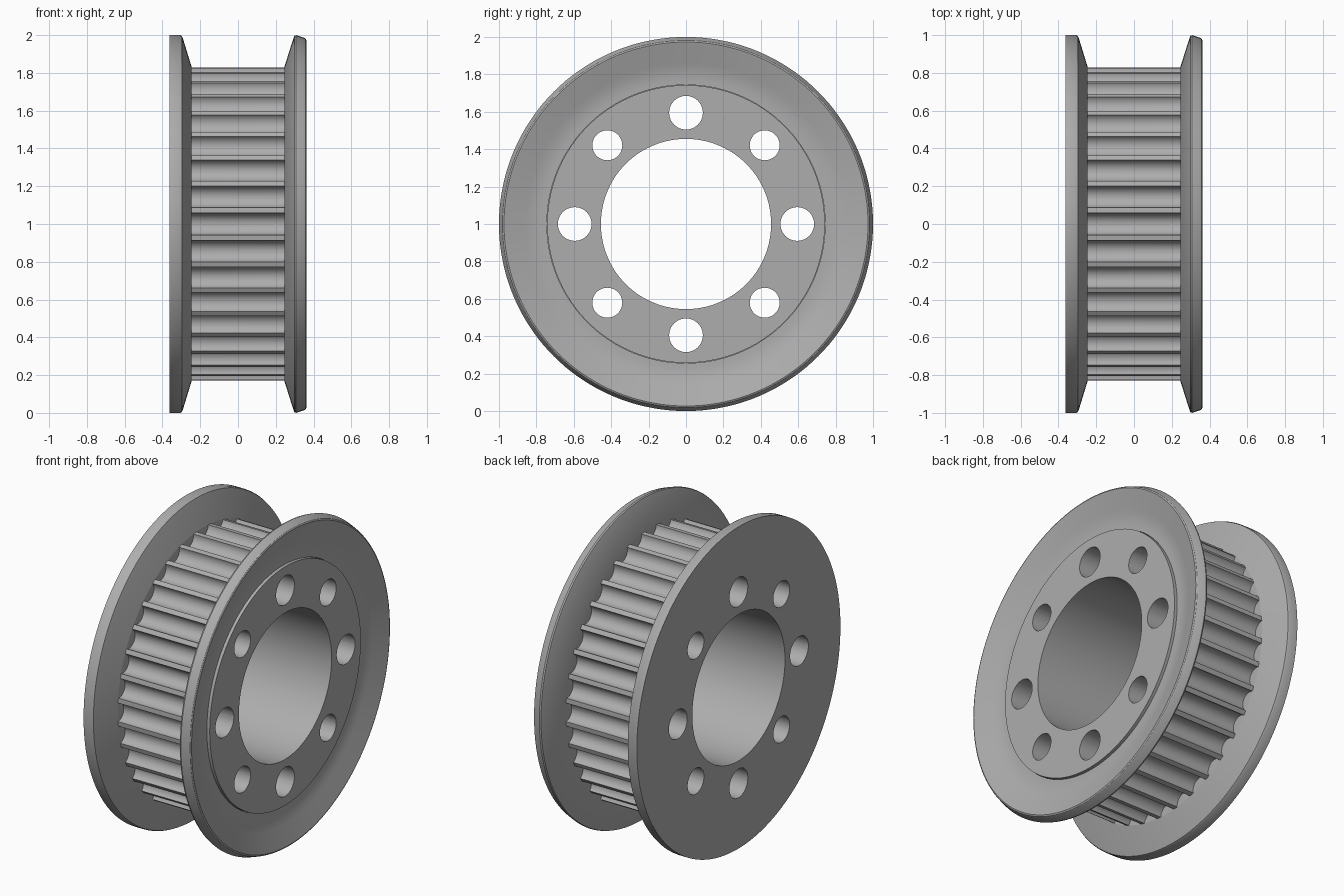
import bpy, bmesh
from math import pi, sin, cos, radians
from mathutils import Matrix, Vector

if "Cube" in bpy.data.objects:
    bpy.data.objects.remove(bpy.data.objects["Cube"])

HALF = 0.362       # half of the overall width
BELT = 0.245       # half of the toothed width
TOOTH_R = 0.83     # radius over the teeth
BORE_R = 0.455
BOSS_R = 0.742
TEETH = 36

steel = bpy.data.materials.new("plain grey steel")
steel.use_nodes = True
GREY = (0.42, 0.42, 0.42, 1)
steel.diffuse_color = GREY
steel.node_tree.nodes["Principled BSDF"].inputs["Base Color"].default_value = GREY


def make_object(name, bm):
    mesh = bpy.data.meshes.new(name)
    bmesh.ops.recalc_face_normals(bm, faces=bm.faces)
    bm.to_mesh(mesh)
    bm.free()
    mesh.materials.append(steel)
    obj = bpy.data.objects.new(name, mesh)
    bpy.context.collection.objects.link(obj)
    obj.location.z = 1
    return obj


def lathe(name, profile, steps=144):
    """Turn a closed (x, radius) profile around the x axis."""
    bm = bmesh.new()
    verts = [bm.verts.new((x, 0, r)) for x, r in profile]
    edges = [bm.edges.new((verts[i - 1], verts[i])) for i in range(len(verts))]
    bmesh.ops.spin(bm, geom=verts + edges, cent=(0, 0, 0), axis=(1, 0, 0),
                   angle=2 * pi, steps=steps, use_merge=True)
    bmesh.ops.remove_doubles(bm, verts=bm.verts, dist=1e-5)
    return make_object(name, bm)


def add_rod(bm, radius, x0, x1, ring_r, angle, segments):
    """Add a cylinder along x, placed on a ring around the axle."""
    place = Matrix.Translation(Vector(((x0 + x1) / 2, ring_r * cos(angle), ring_r * sin(angle))))
    bmesh.ops.create_cone(bm, cap_ends=True, segments=segments, radius1=radius,
                          radius2=radius, depth=x1 - x0,
                          matrix=place @ Matrix.Rotation(pi / 2, 4, "Y"))


def smooth(obj):
    bpy.ops.object.select_all(action="DESELECT")
    obj.select_set(True)
    bpy.context.view_layer.objects.active = obj
    bpy.ops.object.shade_smooth_by_angle(angle=radians(28))


# Hub: bore, solid flange, toothed drum and boss in one turned part
hub = lathe("toothed_hub", [
    (-HALF, BORE_R), (-HALF, 1.0), (-0.305, 1.0), (-0.297, 0.996), (-0.291, 0.98),
    (-BELT, TOOTH_R), (BELT, TOOTH_R), (BELT, BOSS_R), (0.325, BOSS_R), (0.325, BORE_R)])

# Cutter for the belt grooves and the ring of bolt holes
bm = bmesh.new()
for i in range(TEETH):
    add_rod(bm, 0.058, -BELT, BELT + 0.02, TOOTH_R, 2 * pi * i / TEETH, 32)
for i in range(8):
    add_rod(bm, 0.08 if i % 2 else 0.09, -0.5, 0.5, 0.595, pi * i / 4, 48)
cutter = make_object("groove_and_hole_cutter", bm)
cutter.hide_render = True

cut = hub.modifiers.new("cut", "BOOLEAN")
cut.operation = "DIFFERENCE"
cut.solver = "EXACT"
cut.object = cutter
bpy.context.view_layer.objects.active = hub
bpy.ops.object.modifier_apply(modifier="cut")
bpy.data.objects.remove(cutter)
smooth(hub)

# Pressed flange: dished sheet ring around the boss
flange = lathe("pressed_flange", [
    (BELT, BOSS_R + 0.002), (BELT, TOOTH_R), (0.294, 0.985), (0.299, 0.997), (0.308, 1.0),
    (0.349, 0.986), (0.358, 0.981), (HALF, 0.973), (0.359, 0.962),
    (0.323, 0.86), (0.315, 0.83), (0.309, 0.80), (0.307, 0.77), (0.307, BOSS_R + 0.002)])
smooth(flange)
